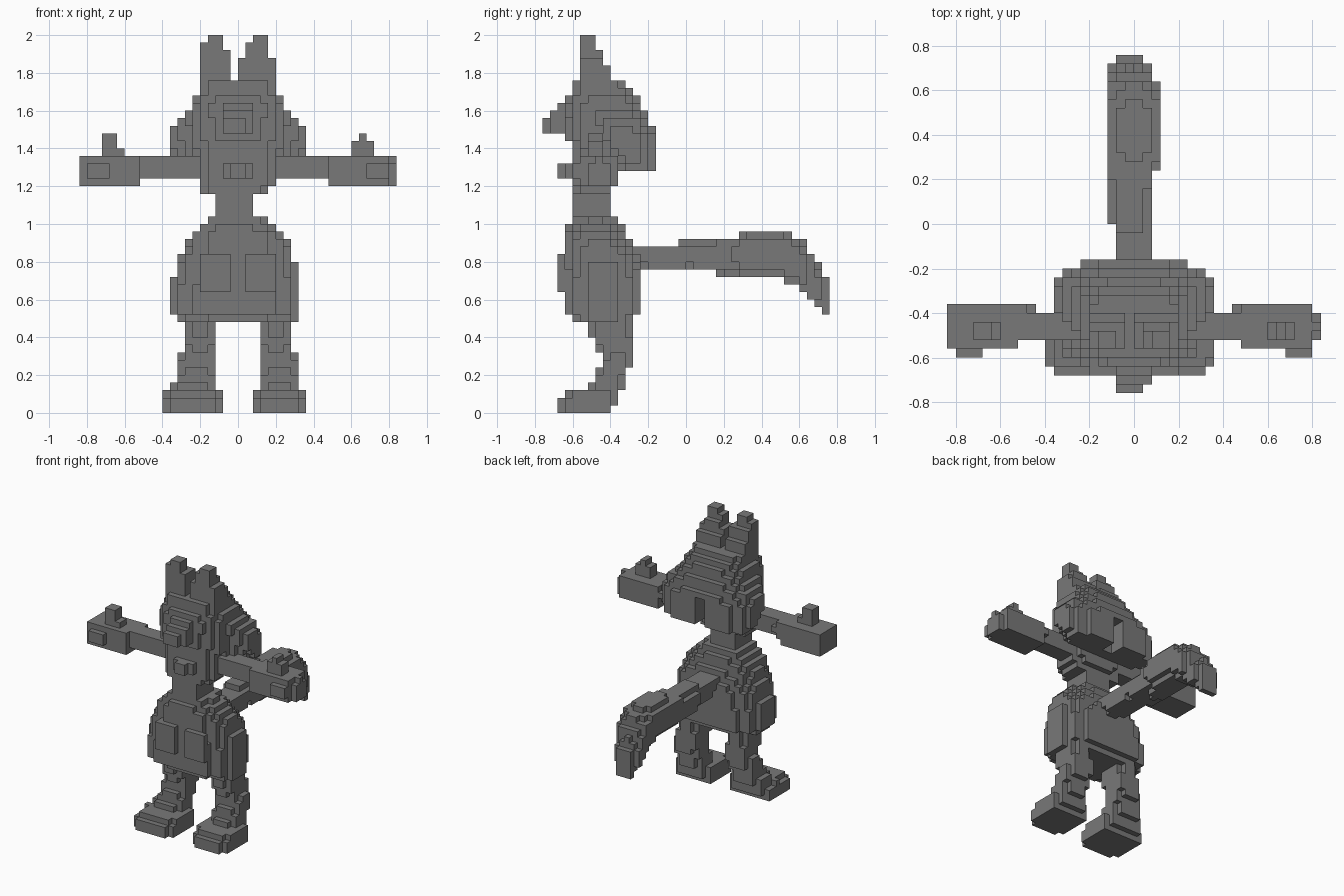
import bpy
import bmesh
from mathutils import Vector

CUBE = 0.04  # edge length of one block; all part sizes below count blocks

if "Cube" in bpy.data.objects:
    bpy.data.objects.remove(bpy.data.objects["Cube"])

grey = bpy.data.materials.new("stone grey")
grey.use_nodes = True
tone = (0.19, 0.19, 0.19, 1)
grey.diffuse_color = tone
grey.node_tree.nodes["Principled BSDF"].inputs["Base Color"].default_value = tone

owner = {}  # block position -> part name


def loft(name, axis, stations, power=4, mirror=False):
    """Fill blocks along an axis; station = (position, low, high, low, high)."""
    others = [a for a in range(3) if a != axis]
    for start, end in zip(stations, stations[1:]):
        for step in range(start[0], end[0]):
            blend = (step + 0.5 - start[0]) / (end[0] - start[0])
            a0, a1, b0, b1 = [p + (q - p) * blend for p, q in zip(start[1:], end[1:])]
            for a in range(int(a0) - 2, int(a1) + 2):
                for b in range(int(b0) - 2, int(b1) + 2):
                    u = abs(2 * a + 1 - a0 - a1) / (a1 - a0)
                    v = abs(2 * b + 1 - b0 - b1) / (b1 - b0)
                    if u ** power + v ** power <= 1:
                        cell = [0, 0, 0]
                        cell[axis], cell[others[0]], cell[others[1]] = step, a, b
                        if mirror:
                            cell[0] = -1 - cell[0]
                        owner.setdefault(tuple(cell), name)


def box(name, x0, x1, y0, y1, z0, z1, mirror=False):
    loft(name, 2, [(z0, x0, x1, y0, y1), (z1, x0, x1, y0, y1)], 40, mirror)


# Mane, with a groove that parts its lower back into two lobes
loft("mane", 2, [(32, -8, 8, -9, -4), (34, -9, 9, -11, -4), (37, -9, 9, -12, -4),
                 (39, -8, 8, -13, -5), (41, -6, 6, -13, -6), (44, -5, 5, -14, -8)], 2.7)
for cell in list(owner):
    if cell[0] in (-1, 0) and cell[1] >= -7 and cell[2] < 37:
        del owner[cell]

# Body
loft("belly", 2, [(12, -8, 8, -15, -7), (13, -8, 8, -15, -7)], 2.2)
loft("belly", 2, [(13, -9, 8, -16, -6), (17, -9, 8, -16, -6),
                  (20, -8, 7.6, -16, -6), (22, -7, 7, -16, -7), (24, -6, 5.4, -16, -8),
                  (26, -4, 3, -15, -9)], 2.7)
box("waist", -3, 2, -15, -10, 25, 29)
loft("chest", 2, [(29, -5, 4, -15, -10), (31, -5, 5, -15, -9), (34, -5, 5, -15, -9)], 3.5)
box("chest_tuft", -2, 2, -16, -15, 31, 33)
box("chest_tuft", -1, 1, -17, -16, 31, 33)

# Head and snout
loft("head", 2, [(33, -5, 5, -15, -8), (36, -6, 6, -15, -8), (40, -6, 6, -16, -7),
                 (44, -5, 5, -15, -8)], 3.2)
loft("snout", 1, [(-19, -2, 1, 37, 39), (-18, -2, 2, 37, 40), (-15, -3, 3, 36, 43)], 6)

# Tail
loft("tail", 1, [(-7, -2, 2, 20, 22), (-5, -2, 2, 19, 22), (-1, -2, 2, 19, 22.5),
                 (0, -3, 2, 19, 23), (4, -3, 2, 18.5, 23), (8, -3, 3, 18, 23.7),
                 (12, -3, 3, 18, 24), (15, -3, 3, 16.5, 23.4), (17, -3, 2, 14, 20.5),
                 (19, -2, 1, 13, 17)], 2.5)

# Paired parts; some on the right are one block wider or further out
for side, flip in (("left", False), ("right", True)):
    wide = int(flip)
    box(side + "_ear", wide, 5, -14, -10, 44, 46, flip)
    box(side + "_ear", wide, 5, -14, -11, 46, 47, flip)
    box(side + "_ear", 1, 4 + wide, -14, -11, 47, 48, flip)
    box(side + "_ear", 1 + wide, 4 + wide, -14, -12, 48, 49, flip)
    box(side + "_ear", 2, 4, -14, -12, 49, 50, flip)
    box(side + "_belly_panel", 1, 5, -17, -16, 16, 21, flip)
    loft(side + "_leg", 2, [(3, 3, 8 + wide, -13, -8), (5, 3, 8, -12, -8),
                            (7, 3, 8, -11, -7), (9, 3, 7, -12, -7),
                            (13, 3, 7, -13.5, -7)], 2.8, flip)
    loft(side + "_foot", 2, [(0, 2, 9 + wide, -17, -10), (2, 2, 9 + wide, -17, -9),
                             (3, 2, 9, -15, -9)], 4, flip)
    loft(side + "_arm", 0, [(4, -13, -10, 31, 34), (10, -13, -10, 31, 34),
                            (13, -13, -9, 31, 34)], 12, flip)
    loft(side + "_hand", 0, [(12 + wide, -14, -9, 30, 34), (20, -14, -9, 30, 34),
                             (21, -13 - wide, -10 + wide, 30, 33 + wide)], 12, flip)
    box(side + "_palm", 17, 20, -15, -14, 31, 33, flip)
    box(side + "_thumb_base", 15, 18, -13, -11, 34, 36 - wide, flip)
    box(side + "_thumb", 16, 17 + wide, -13, -11, 35, 37, flip)

# Skin the exposed block sides of each part and merge flat areas
for part in sorted(set(owner.values())):
    bm = bmesh.new()
    corners = {}
    for cell in [c for c, name in owner.items() if name == part]:
        for axis in range(3):
            for sign in (-1, 1):
                normal = Vector((0, 0, 0))
                normal[axis] = sign
                if tuple(int(c + n) for c, n in zip(cell, normal)) in owner:
                    continue
                side_u, side_v = Vector((0, 0, 0)), Vector((0, 0, 0))
                side_u[(axis + 1) % 3] = 0.5
                side_v[(axis + 2) % 3] = 0.5 * sign
                middle = Vector(cell) + Vector((0.5, 0.5, 0.5)) + normal / 2
                loop = []
                for su, sv in ((-1, -1), (1, -1), (1, 1), (-1, 1)):
                    spot = tuple(round(k) for k in middle + side_u * su + side_v * sv)
                    if spot not in corners:
                        corners[spot] = bm.verts.new(Vector(spot) * CUBE)
                    loop.append(corners[spot])
                bm.faces.new(loop)
    bmesh.ops.dissolve_limit(bm, angle_limit=0.01, verts=bm.verts, edges=bm.edges)
    mesh = bpy.data.meshes.new(part)
    bm.to_mesh(mesh)
    bm.free()
    mesh.materials.append(grey)
    bpy.context.scene.collection.objects.link(bpy.data.objects.new(part, mesh))
